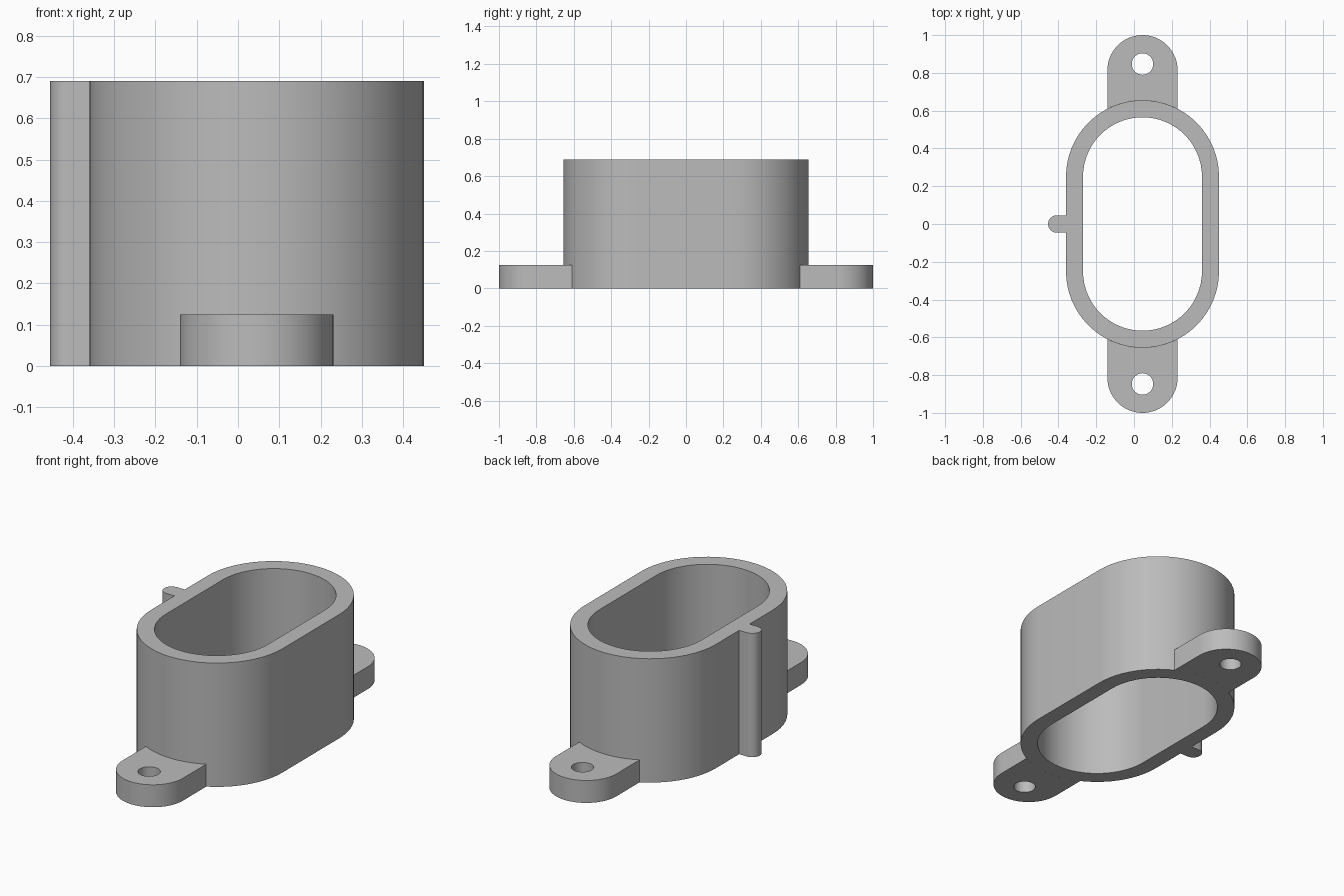
import bpy
import bmesh
from math import sin, cos, radians
from mathutils import Vector

cube = bpy.data.objects.get("Cube")
if cube:
    bpy.data.objects.remove(cube, do_unlink=True)

CX = 0.045            # centre line of the sleeve and tabs
HEIGHT = 0.69
TAB_HEIGHT = 0.125
STRAIGHT = 0.25       # half length of the straight walls
OUTER, INNER = 0.405, 0.315
TAB_R = 0.186

grey = bpy.data.materials.new("plain grey")
grey.use_nodes = True
colour = (0.5, 0.5, 0.5, 1)
grey.diffuse_color = colour
grey.node_tree.nodes["Principled BSDF"].inputs["Base Color"].default_value = colour


def arc(x, y, r, start, end, steps=32):
    angles = [radians(start + (end - start) * i / steps) for i in range(steps + 1)]
    return [(x + r * cos(a), y + r * sin(a)) for a in angles]


def slot(r):
    return arc(CX, STRAIGHT, r, 0, 180) + arc(CX, -STRAIGHT, r, 180, 360)


def extrude_profile(name, loops, height):
    """Fill the outline (any further loops are holes) and raise it to a solid."""
    bm = bmesh.new()
    edges = []
    for loop in loops:
        verts = [bm.verts.new((x, y, 0)) for x, y in loop]
        edges += [bm.edges.new((v, verts[i - 1])) for i, v in enumerate(verts)]
    bmesh.ops.triangle_fill(bm, use_beauty=True, edges=edges, normal=Vector((0, 0, 1)))
    top = bmesh.ops.extrude_face_region(bm, geom=bm.faces[:], use_keep_orig=True)
    bmesh.ops.translate(bm, vec=(0, 0, height),
                        verts=[g for g in top["geom"] if isinstance(g, bmesh.types.BMVert)])
    bmesh.ops.recalc_face_normals(bm, faces=bm.faces[:])
    mesh = bpy.data.meshes.new(name)
    bm.to_mesh(mesh)
    bm.free()
    mesh.materials.append(grey)
    obj = bpy.data.objects.new(name, mesh)
    bpy.context.collection.objects.link(obj)
    bpy.ops.object.select_all(action="DESELECT")
    obj.select_set(True)
    bpy.context.view_layer.objects.active = obj
    bpy.ops.object.shade_smooth_by_angle(angle=radians(30))
    return obj


# Open oval sleeve
extrude_profile("oval_sleeve", [slot(OUTER), slot(INNER)], HEIGHT)

# Screw tabs, hollowed to follow the sleeve's round ends
for name, side in (("back_tab", 1), ("front_tab", -1)):
    outline = arc(CX, 1 - TAB_R, TAB_R, 0, 180)
    outline += arc(CX, STRAIGHT, OUTER, 117.34, 62.66, 16)
    hole = arc(CX, 0.847, 0.057, 0, 348.75, 31)
    extrude_profile(name, [[(x, y * side) for x, y in loop] for loop in (outline, hole)],
                    TAB_HEIGHT)

# Round-nosed locating rib on the right wall
wall = CX - OUTER
extrude_profile("locating_rib",
                [[(wall, 0.046)] + arc(-0.409, 0, 0.046, 90, 270, 20) + [(wall, -0.046)]],
                HEIGHT)
